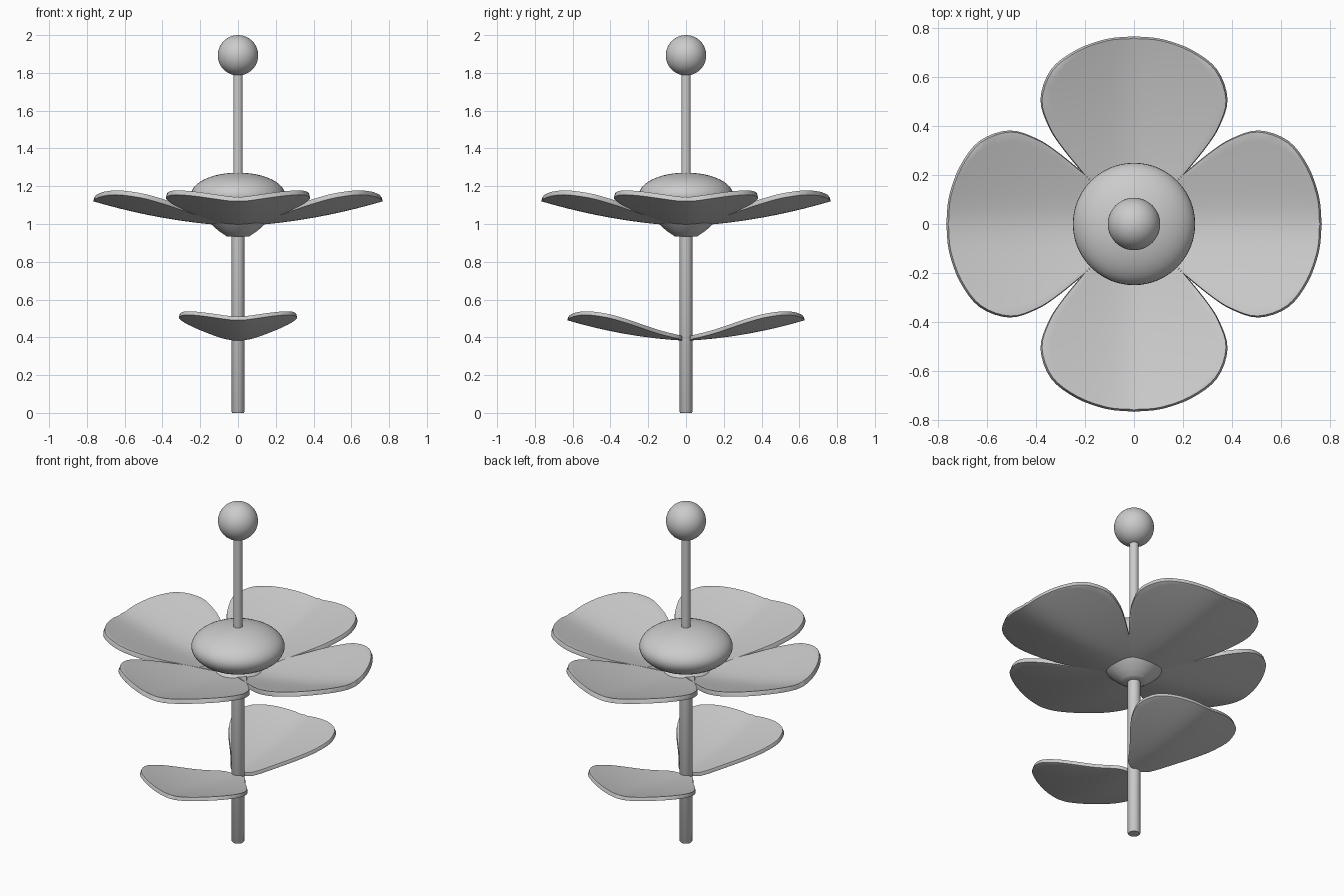
import bpy
import bmesh
import math
from mathutils import Matrix, Vector

cube = bpy.data.objects.get("Cube")
if cube:
    bpy.data.objects.remove(cube, do_unlink=True)

grey = bpy.data.materials.new("plain_grey")
grey.use_nodes = True
grey.diffuse_color = (0.6, 0.6, 0.6, 1)
grey.node_tree.nodes["Principled BSDF"].inputs["Base Color"].default_value = (0.6, 0.6, 0.6, 1)


def add_object(name, bm):
    mesh = bpy.data.meshes.new(name)
    bm.to_mesh(mesh)
    bm.free()
    mesh.materials.append(grey)
    obj = bpy.data.objects.new(name, mesh)
    bpy.context.collection.objects.link(obj)
    bpy.ops.object.select_all(action="DESELECT")
    obj.select_set(True)
    bpy.context.view_layer.objects.active = obj
    return obj


def smooth_curve(points, steps):
    """Catmull-Rom curve through the points."""
    pts = [Vector(p) for p in points]
    pts = [2 * pts[0] - pts[1]] + pts + [2 * pts[-1] - pts[-2]]
    curve = []
    for a, b, c, d in zip(pts, pts[1:], pts[2:], pts[3:]):
        for i in range(steps):
            t = i / steps
            curve.append(0.5 * (2 * b + (c - a) * t + (2 * a - 5 * b + 4 * c - d) * t ** 2
                                + (3 * b - a - 3 * c + d) * t ** 3))
    return curve + [pts[-2]]


def lathe(name, profile, segments=48):
    bm = bmesh.new()
    verts = [bm.verts.new((r, 0, z)) for r, z in profile]
    edges = [bm.edges.new(pair) for pair in zip(verts, verts[1:])]
    bmesh.ops.spin(bm, geom=verts + edges, cent=(0, 0, 0), axis=(0, 0, 1),
                   angle=math.tau, steps=segments)
    bmesh.ops.remove_doubles(bm, verts=bm.verts, dist=0.0003)
    bmesh.ops.recalc_face_normals(bm, faces=bm.faces)
    add_object(name, bm)
    bpy.ops.object.shade_smooth_by_angle(angle=math.radians(40))


def ellipsoid(name, radius, half_height, z):
    bm = bmesh.new()
    bmesh.ops.create_uvsphere(
        bm, u_segments=48, v_segments=24, radius=1,
        matrix=Matrix.Translation((0, 0, z)) @ Matrix.Diagonal((radius, radius, half_height, 1)))
    add_object(name, bm)
    bpy.ops.object.shade_smooth()


# Half outline shared by petals and leaves: distance from the stem, half width
OUTLINE = [(0.025, 0), (0.03, 0.05), (0.06, 0.1), (0.18, 0.188), (0.31, 0.293), (0.4, 0.35),
           (0.51, 0.382), (0.63, 0.34), (0.71, 0.238), (0.755, 0.115), (0.767, 0)]


def blade(name, angle, size, height):
    """Cupped petal shape pointing outward and rising to its tip."""
    bm = bmesh.new()
    across = 20
    rows = []
    for r, w in smooth_curve(OUTLINE, 4):
        row = []
        for i in range(across + 1):
            y = w * (2 * i / across - 1)
            z = 0.05 * r + 0.16 * r * r + 0.28 * (math.hypot(y, 0.1) - 0.1)
            row.append(bm.verts.new((r, y, z)))
        rows.append(row)
    for a, b in zip(rows, rows[1:]):
        for i in range(across):
            bm.faces.new((a[i], b[i], b[i + 1], a[i + 1]))
    bmesh.ops.remove_doubles(bm, verts=bm.verts, dist=0.0005)
    bmesh.ops.transform(
        bm, verts=bm.verts,
        matrix=Matrix.Translation((0, 0, height)) @ Matrix.Rotation(angle, 4, "Z") @ Matrix.Scale(size, 4))
    obj = add_object(name, bm)
    bpy.ops.object.shade_smooth_by_angle(angle=math.radians(50))
    solid = obj.modifiers.new("thickness", "SOLIDIFY")
    solid.thickness = 0.025 * size
    solid.offset = 1
    bevel = obj.modifiers.new("soft_rim", "BEVEL")
    bevel.width = 0.007
    bevel.segments = 3
    bevel.limit_method = "ANGLE"
    bevel.angle_limit = math.radians(50)


# Stem, style and the ball on top
lathe("stem", [(0, 0), (0.03, 0), (0.034, 0.005), (0.034, 1.1), (0, 1.1)], 32)
lathe("style", [(0, 1.2), (0.025, 1.2), (0.025, 1.83), (0, 1.83)], 32)
ellipsoid("stigma_ball", 0.107, 0.107, 1.893)

# Flower centre and the cup below it
ellipsoid("flower_centre", 0.25, 0.12, 1.152)
cup = [(0.06, 0.935), (0.1, 0.962), (0.142, 1.0), (0.144, 1.012), (0.11, 1.045), (0.05, 1.1)]
lathe("calyx", [(0, 0.935)] + [tuple(p) for p in smooth_curve(cup, 4)] + [(0, 1.1)])

# Petals and leaves
for i, side in enumerate(("left", "back", "right", "front")):
    blade(side + "_petal", i * math.pi / 2, 1.0, 0.988)
    if side in ("back", "front"):
        blade(side + "_leaf", i * math.pi / 2, 0.82, 0.382)
